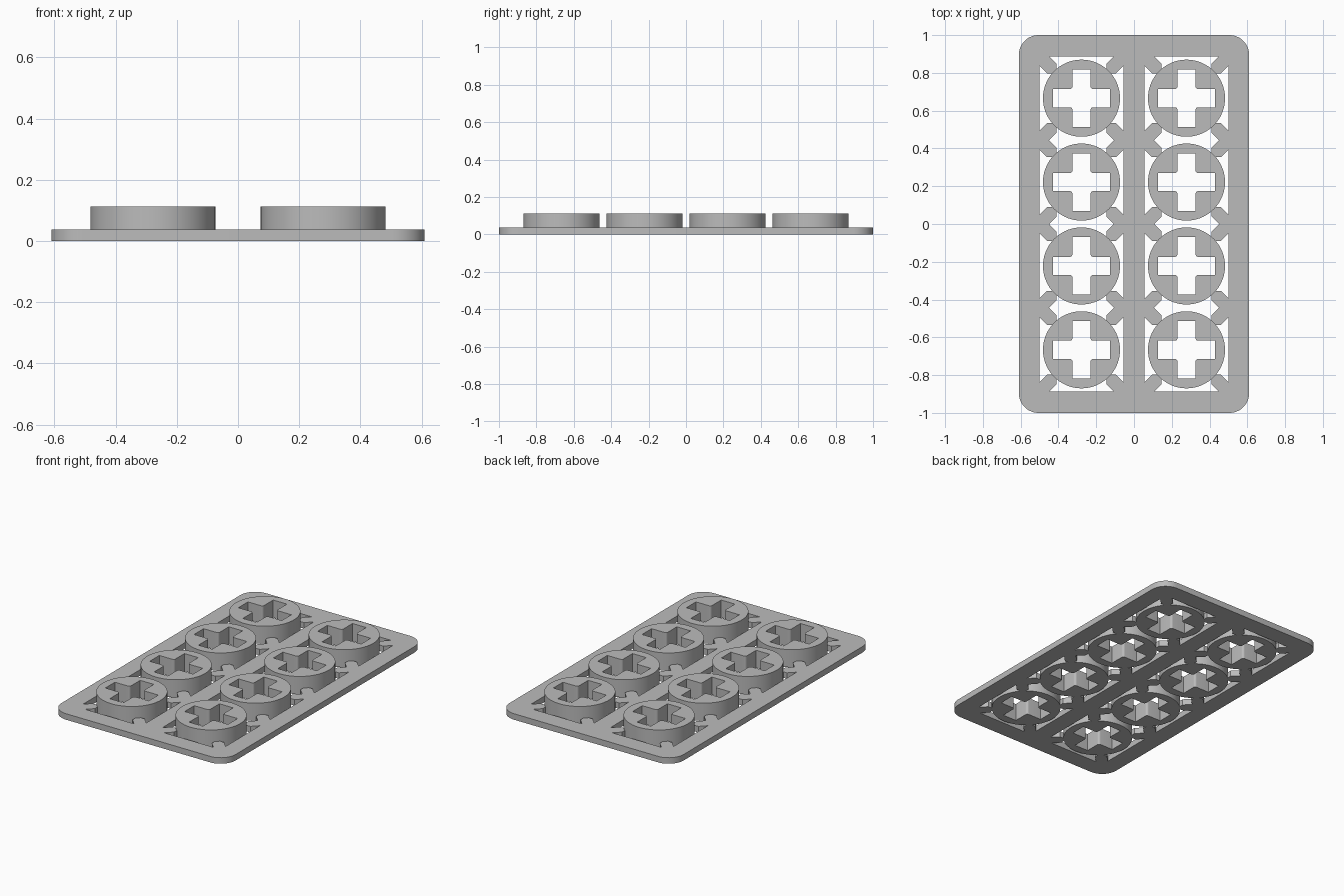
import bpy, bmesh
from math import cos, sin, pi
from mathutils import Matrix, Vector

cube = bpy.data.objects.get("Cube")
if cube:
    bpy.data.objects.remove(cube, do_unlink=True)

grey = bpy.data.materials.new("plain grey")
grey.use_nodes = True
COLOUR = (0.5, 0.5, 0.5, 1)
grey.diffuse_color = COLOUR
grey.node_tree.nodes["Principled BSDF"].inputs["Base Color"].default_value = COLOUR

PLATE_TOP, RING_TOP = 0.038, 0.112
COLUMN_X, PITCH = 0.278, 0.444
HALF = PITCH / 2            # half of one square cell
RING_RADIUS = 0.204


def arc(cx, cy, r, start, end, steps):
    """Points on an arc, angles in quarter turns."""
    angles = [(start + (end - start) * i / steps) * pi / 2 for i in range(steps + 1)]
    return [(cx + r * cos(a), cy + r * sin(a)) for a in angles]


def rectangle(cx, cy, hx, hy):
    return [(cx - hx, cy - hy), (cx + hx, cy - hy), (cx + hx, cy + hy), (cx - hx, cy + hy)]


def prism_mesh(name, loops, height):
    """Fill an outline with its holes and extrude it upwards from z = 0."""
    bm = bmesh.new()
    for loop in loops:
        verts = [bm.verts.new((x, y, 0)) for x, y in loop]
        for a, b in zip(verts, verts[1:] + verts[:1]):
            bm.edges.new((a, b))
    bmesh.ops.triangle_fill(bm, edges=bm.edges[:], use_beauty=True)
    top = bmesh.ops.extrude_face_region(bm, geom=bm.faces[:], use_keep_orig=True)
    moved = [v for v in top["geom"] if isinstance(v, bmesh.types.BMVert)]
    bmesh.ops.translate(bm, verts=moved, vec=(0, 0, height))
    bmesh.ops.recalc_face_normals(bm, faces=bm.faces[:])
    mesh = bpy.data.meshes.new(name)
    bm.to_mesh(mesh)
    bm.free()
    mesh.materials.append(grey)
    return mesh


parts = []


def place(name, mesh, location=(0, 0, 0), turn=0):
    obj = bpy.data.objects.new(name, mesh)
    obj.location = location
    obj.rotation_euler.z = turn
    bpy.context.collection.objects.link(obj)
    parts.append(obj)


# Base plate: rounded rectangle with two long windows
corner = 0.105
outline = []
for q, (sx, sy) in enumerate([(1, 1), (-1, 1), (-1, -1), (1, -1)]):
    outline += arc(sx * (0.61 - corner), sy * (1 - corner), corner, q, q + 1, 12)
windows = [rectangle(s * COLUMN_X, 0, HALF, 2 * HALF + PITCH) for s in (-1, 1)]
place("base_plate", prism_mesh("base_plate", [outline] + windows, PLATE_TOP))

# Ring with a cross-shaped socket, its inner corners slightly rounded
arm, width, fillet = 0.152, 0.048, 0.014
quadrant = [(arm, width)]
quadrant += arc(width + fillet, width + fillet, fillet, -1, -2, 5)
quadrant += [(width, arm)]
cross = []
for q in range(4):
    turn = Matrix.Rotation(q * pi / 2, 2)
    cross += [tuple(turn @ Vector(p)) for p in quadrant]
circle = arc(0, 0, RING_RADIUS, 0, 4, 72)[:-1]
ring = prism_mesh("socket_ring", [circle, cross], RING_TOP)

# Diagonal strut from a cell corner to the ring
tip, chamfer = 0.132, 0.05
shoulder = HALF - chamfer
strut = prism_mesh("strut", [[
    (HALF, HALF), (shoulder, HALF), (tip, tip + chamfer),
    (tip, tip), (tip + chamfer, tip), (HALF, shoulder)]], PLATE_TOP)

# Two columns of four cells
for side, x in (("left", COLUMN_X), ("right", -COLUMN_X)):
    for row in range(4):
        spot = (x, (row - 1.5) * PITCH, 0)
        place(f"socket_ring_{side}_{row + 1}", ring, spot)
        for q in range(4):
            place(f"strut_{side}_{row + 1}_{q + 1}", strut, spot, q * pi / 2)

# Smooth the round walls, keep the edges sharp
bpy.ops.object.select_all(action="DESELECT")
for obj in parts:
    obj.select_set(True)
bpy.context.view_layer.objects.active = parts[0]
bpy.ops.object.shade_smooth_by_angle(angle=pi / 6)
